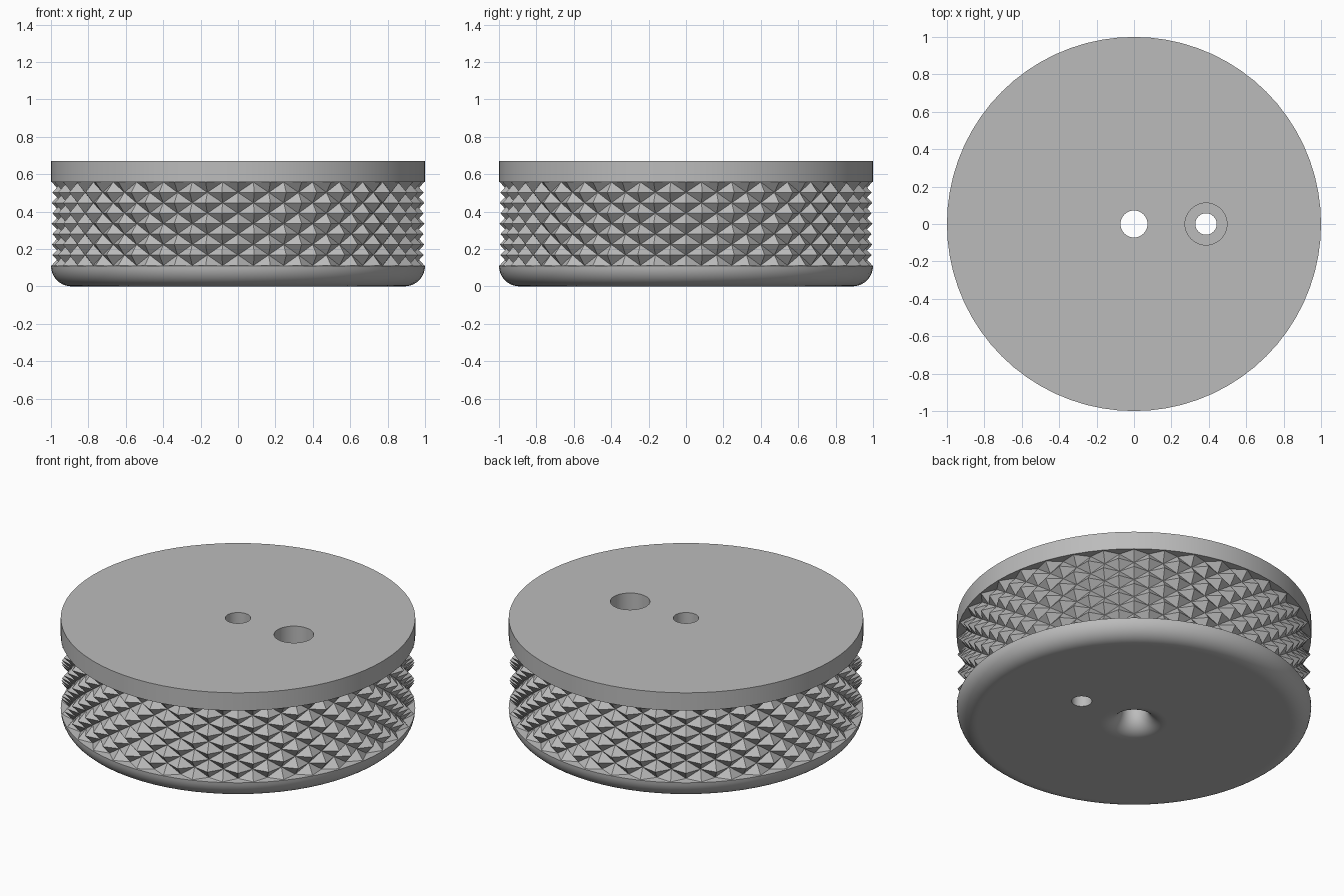
import bpy, bmesh
from math import sin, cos, pi, radians

if "Cube" in bpy.data.objects:
    bpy.data.objects.remove(bpy.data.objects["Cube"], do_unlink=True)

TEETH = 36                    # knurl diamonds around the rim
SEGS = TEETH * 2
ROWS = 8                      # knurl rows
BAND_LOW, BAND_HIGH, TOP = 0.112, 0.558, 0.67
PEAK, VALLEY = 0.996, 0.945
BORE, FILLET = 0.072, 0.11

grey = bpy.data.materials.new("plain grey")
grey.use_nodes = True
colour = (0.5, 0.5, 0.5, 1)
grey.diffuse_color = colour
grey.node_tree.nodes["Principled BSDF"].inputs["Base Color"].default_value = colour


def arc(centre_r, centre_z, radius, start, end, steps=10):
    angles = [radians(start + (end - start) * k / steps) for k in range(steps + 1)]
    return [(centre_r + radius * cos(a), centre_z + radius * sin(a)) for a in angles]


# Profile from the bore top, down the flared bore, out along the floor, up the rim
profile = [(BORE, TOP)]
profile += arc(BORE + FILLET, FILLET, FILLET, 180, 270)
profile += [(BORE + FILLET + 0.01, 0), (1 - FILLET - 0.01, 0)]
profile += arc(1 - FILLET, FILLET, FILLET, -90, 0)
rings = [[p] * SEGS for p in profile]

# Knurled band: peaks and valleys alternate like a checkerboard
for j in range(ROWS + 1):
    z = BAND_LOW + (BAND_HIGH - BAND_LOW) * j / ROWS
    rings.append([(VALLEY if (i + j) % 2 else PEAK, z) for i in range(SEGS)])
rings += [[(1, BAND_HIGH + 0.001)] * SEGS, [(1, TOP)] * SEGS]

bm = bmesh.new()
verts = []
for ring in rings:
    verts.append([bm.verts.new((r * cos(2 * pi * i / SEGS), r * sin(2 * pi * i / SEGS), z))
                  for i, (r, z) in enumerate(ring)])

first = len(profile)
for j in range(len(rings)):
    low, high = verts[j], verts[(j + 1) % len(rings)]
    for i in range(SEGS):
        n = (i + 1) % SEGS
        a, b, c, d = low[i], low[n], high[n], high[i]
        if first <= j < first + ROWS:
            # split each cell between its two valleys
            if (i + j - first) % 2:
                bm.faces.new((a, b, c))
                bm.faces.new((a, c, d))
            else:
                bm.faces.new((a, b, d))
                bm.faces.new((b, c, d))
        else:
            bm.faces.new((a, b, c, d))
bmesh.ops.recalc_face_normals(bm, faces=bm.faces)
mesh = bpy.data.meshes.new("knurled_knob")
bm.to_mesh(mesh)
bm.free()
mesh.materials.append(grey)
knob = bpy.data.objects.new("knurled_knob", mesh)
bpy.context.collection.objects.link(knob)


# Counterbored screw hole beside the centre bore
def drill(name, radius, bottom, top):
    bpy.ops.mesh.primitive_cylinder_add(vertices=48, radius=radius, depth=top - bottom,
                                        location=(0.385, 0, (top + bottom) / 2))
    cutter = bpy.context.object
    cutter.name = name
    cutter.hide_render = True
    cutter.data.materials.append(grey)
    bpy.ops.object.select_all(action='DESELECT')
    bpy.context.view_layer.objects.active = knob
    knob.select_set(True)
    mod = knob.modifiers.new(name, 'BOOLEAN')
    mod.operation = 'DIFFERENCE'
    mod.solver = 'EXACT'
    mod.object = cutter
    bpy.ops.object.modifier_apply(modifier=mod.name)
    bpy.data.objects.remove(cutter, do_unlink=True)


drill("screw_hole", 0.057, -0.1, TOP + 0.1)
drill("counterbore", 0.112, 0.22, TOP + 0.1)
bpy.ops.object.shade_smooth_by_angle(angle=radians(30))
